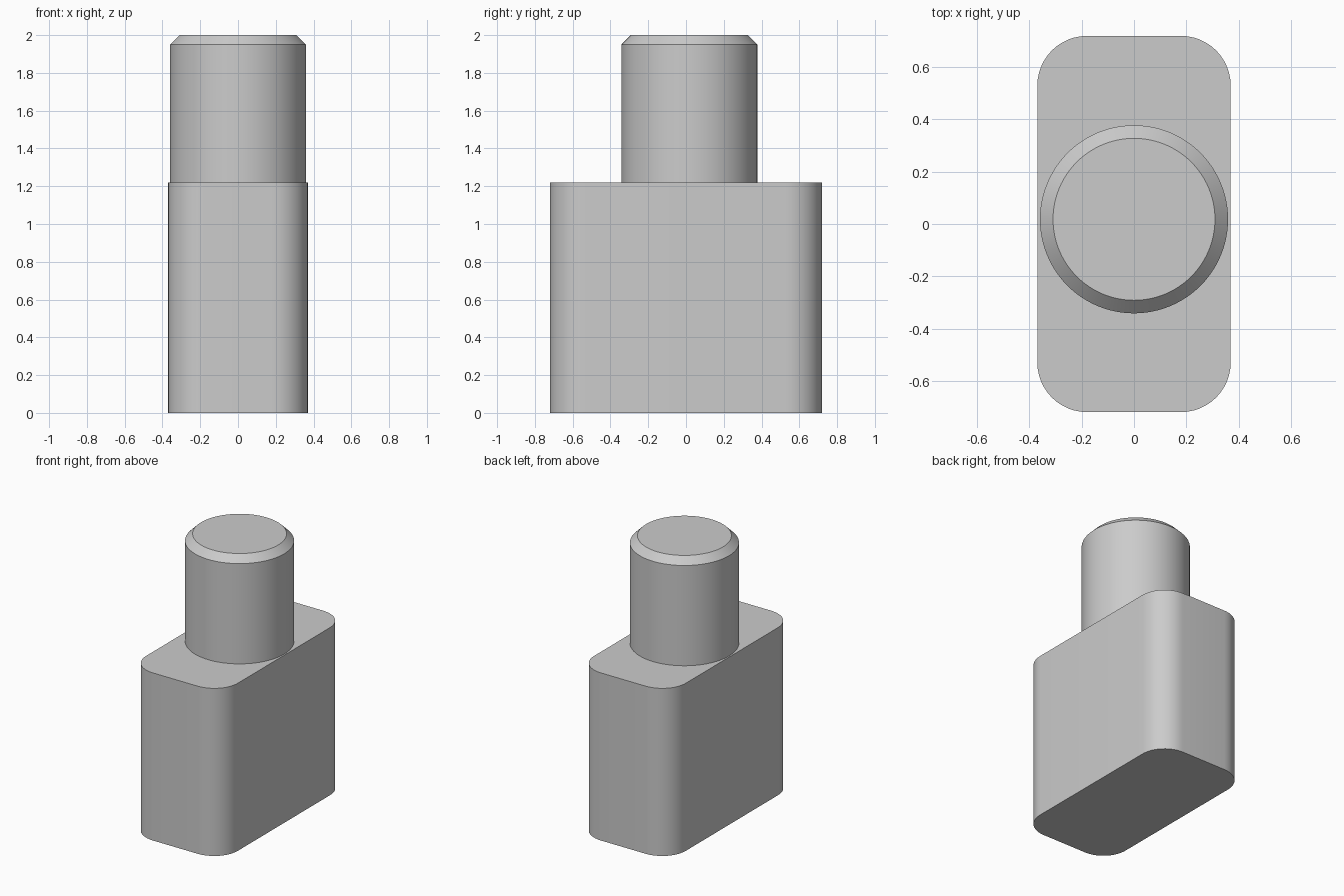
import bpy, bmesh, math

cube = bpy.data.objects.get("Cube")
if cube:
    bpy.data.objects.remove(cube, do_unlink=True)

grey = bpy.data.materials.new("plain grey")
grey.use_nodes = True
COLOUR = (0.6, 0.6, 0.6, 1)
grey.diffuse_color = COLOUR
grey.node_tree.nodes["Principled BSDF"].inputs["Base Color"].default_value = COLOUR


def finish(name, bm):
    """Turn a bmesh into a smooth-shaded object with sharp rims."""
    bmesh.ops.recalc_face_normals(bm, faces=bm.faces)
    mesh = bpy.data.meshes.new(name)
    bm.to_mesh(mesh)
    bm.free()
    mesh.materials.append(grey)
    obj = bpy.data.objects.new(name, mesh)
    bpy.context.collection.objects.link(obj)
    bpy.ops.object.select_all(action="DESELECT")
    obj.select_set(True)
    bpy.context.view_layer.objects.active = obj
    bpy.ops.object.shade_smooth_by_angle(angle=math.radians(30))
    return obj


# Body: a tall block with rounded upright corners
HALF_X, HALF_Y, HEIGHT, CORNER = 0.37, 0.72, 1.22, 0.19
bm = bmesh.new()
bmesh.ops.create_cube(bm, size=1)
bmesh.ops.scale(bm, vec=(2 * HALF_X, 2 * HALF_Y, HEIGHT), verts=bm.verts)
bmesh.ops.translate(bm, vec=(0, 0, HEIGHT / 2), verts=bm.verts)
upright = [e for e in bm.edges
           if abs(e.verts[0].co.z - e.verts[1].co.z) > HEIGHT / 2]
bmesh.ops.bevel(bm, geom=upright, offset=CORNER, segments=12, profile=0.5,
                affect="EDGES")
finish("body", bm)

# Neck: a round post with a chamfered top rim
RADIUS, TOP, CHAMFER = 0.36, 2.0, 0.05
bm = bmesh.new()
bmesh.ops.create_cone(bm, cap_ends=True, segments=96, radius1=RADIUS,
                      radius2=RADIUS, depth=TOP - HEIGHT)
bmesh.ops.translate(bm, vec=(0, 0.018, (TOP + HEIGHT) / 2), verts=bm.verts)
rim = [e for e in bm.edges if all(v.co.z > TOP - 0.01 for v in e.verts)]
bmesh.ops.bevel(bm, geom=rim, offset=CHAMFER, segments=1, affect="EDGES")
finish("neck", bm)
